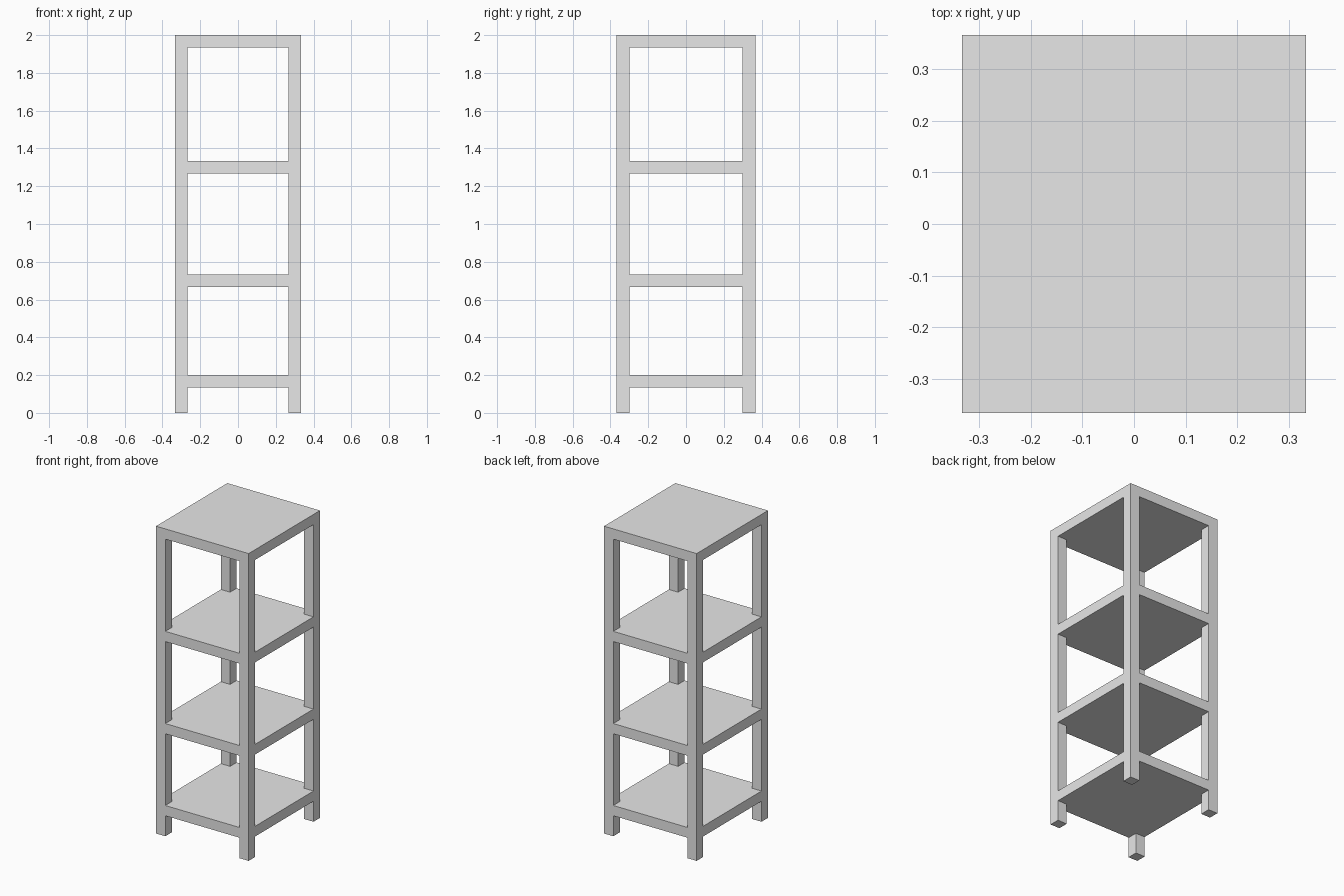
import bpy
import bmesh
from mathutils import Vector

cube = bpy.data.objects.get("Cube")
if cube:
    bpy.data.objects.remove(cube, do_unlink=True)

# Plain grey finish
grey = bpy.data.materials.new("plain_grey")
grey.use_nodes = True
colour = (0.8, 0.8, 0.8, 1)
grey.diffuse_color = colour
grey.node_tree.nodes["Principled BSDF"].inputs["Base Color"].default_value = colour

# Cut lines: post thickness on the plan, shelf bottoms and tops on the height
T = 1 / 15
HX, HY = 5 * T, 5.5 * T
xs = [-HX, T - HX, HX - T, HX]
ys = [-HY, T - HY, HY - T, HY]
zs = [0, 2 * T, 3 * T, 10 * T, 11 * T, 19 * T, 20 * T, 29 * T, 30 * T]
cuts = (xs, ys, zs)


def solid(cell):
    """Shelves fill every odd layer; only corner posts fill the others."""
    i, j, k = cell
    if not (0 <= i < 3 and 0 <= j < 3 and 0 <= k < len(zs) - 1):
        return False
    return k % 2 == 1 or (i != 1 and j != 1)


def add_side(bm, cell, axis, step):
    """Add the outer wall of a cell on one side."""
    u, v = (axis + 1) % 3, (axis + 2) % 3
    corners = []
    for du, dv in ((0, 0), (1, 0), (1, 1), (0, 1)):
        p = Vector()
        p[axis] = cuts[axis][cell[axis] + (step > 0)]
        p[u] = cuts[u][cell[u] + du]
        p[v] = cuts[v][cell[v] + dv]
        corners.append(bm.verts.new(p))
    bm.faces.new(corners if step > 0 else corners[::-1])


# Shelf unit: four posts and four shelves as one joined shell
bm = bmesh.new()
for i in range(3):
    for j in range(3):
        for k in range(len(zs) - 1):
            cell = (i, j, k)
            if not solid(cell):
                continue
            for axis in range(3):
                for step in (-1, 1):
                    neighbour = list(cell)
                    neighbour[axis] += step
                    if not solid(neighbour):
                        add_side(bm, cell, axis, step)
bmesh.ops.remove_doubles(bm, verts=bm.verts, dist=0.0001)

mesh = bpy.data.meshes.new("shelf_unit")
bm.to_mesh(mesh)
bm.free()
mesh.materials.append(grey)
unit = bpy.data.objects.new("shelf_unit", mesh)
bpy.context.collection.objects.link(unit)
